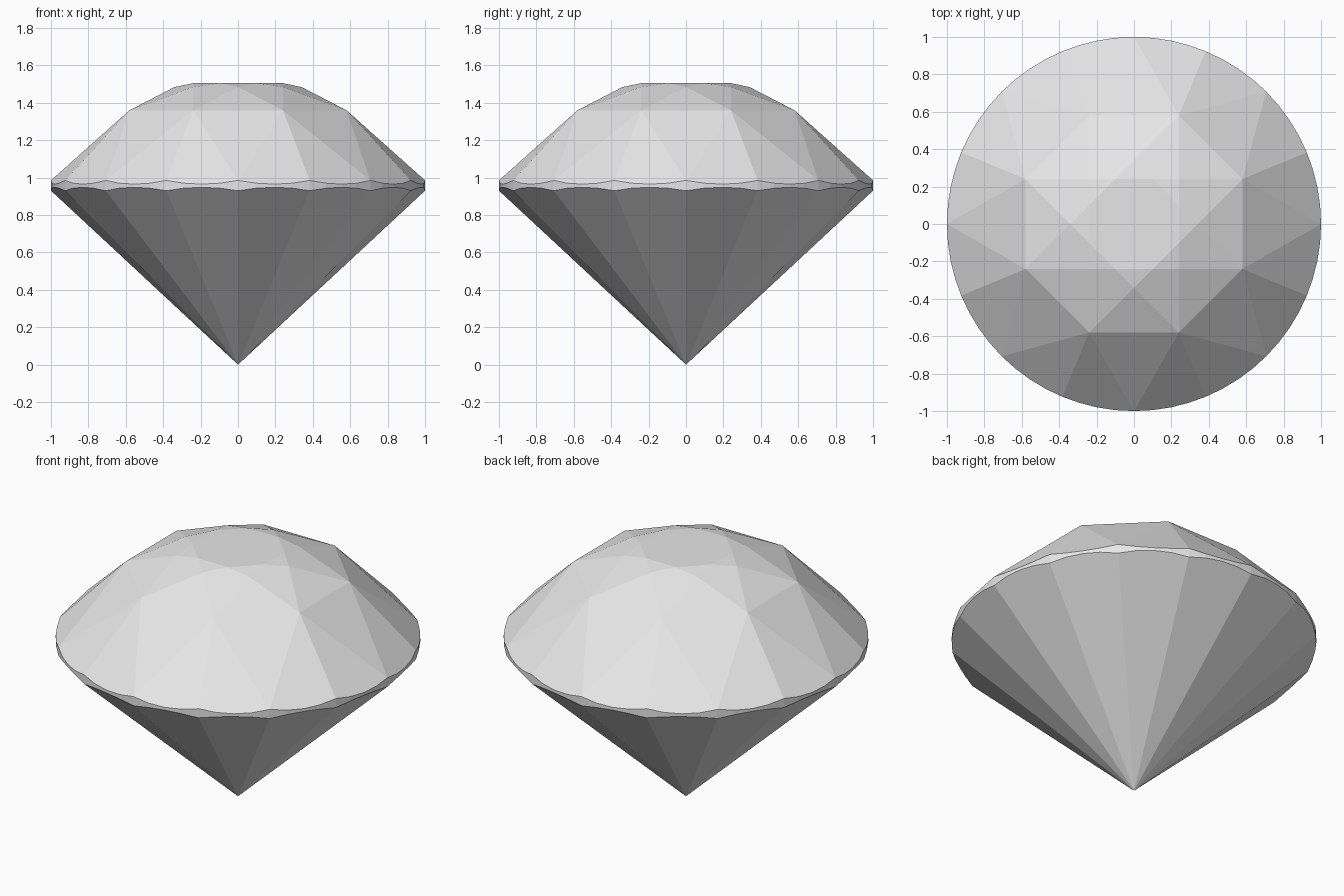
import bpy
import bmesh
from math import cos, sin, radians

default = bpy.data.objects.get("Cube")
if default:
    bpy.data.objects.remove(default, do_unlink=True)

# Proportions
FACETS = 16            # girdle facets on the crown and on the pavilion
CUTS = 4               # girdle segments per facet
STEP = 360 / FACETS
TABLE_R, TABLE_Z = 0.26, 1.505
STAR_R, STAR_Z = 0.34, 1.484
BEZEL_R, BEZEL_Z = 0.628, 1.36
GIRDLE_TOP, GIRDLE_BOTTOM = 0.985, 0.93
HALF = cos(radians(STEP / 2))
CROWN_SLOPE = (BEZEL_Z - GIRDLE_TOP) / (HALF * (1 - BEZEL_R))

# Material
grey = bpy.data.materials.new("Pale grey")
grey.use_nodes = True
colour = (0.8, 0.8, 0.8, 1)
grey.diffuse_color = colour
grey.node_tree.nodes["Principled BSDF"].inputs["Base Color"].default_value = colour

bm = bmesh.new()


def ring(count, radius, z, start=0):
    """Evenly spaced vertices around the axis; z may depend on the index."""
    verts = []
    for i in range(count):
        a = radians(start + 360 * i / count)
        height = z(i) if callable(z) else z
        verts.append(bm.verts.new((radius * cos(a), radius * sin(a), height)))
    return verts


def scallop(i):
    """Cosine of the angle from the middle of the facet that holds segment i."""
    return cos(radians(STEP * ((i % CUTS) / CUTS - 0.5)))


def crown_edge(i):
    return GIRDLE_TOP - CROWN_SLOPE * (scallop(i) - HALF)


def pavilion_edge(i):
    return GIRDLE_BOTTOM * scallop(i) / HALF


segments = FACETS * CUTS
table = ring(8, TABLE_R, TABLE_Z, STEP)
star = ring(8, STAR_R, STAR_Z)
bezel = ring(8, BEZEL_R, BEZEL_Z, STEP)
upper = ring(segments, 1, crown_edge)
lower = ring(segments, 1, pavilion_edge)
culet = bm.verts.new((0, 0, 0))


def arc(verts, facet):
    """Girdle vertices along one facet, both ends included."""
    return [verts[(facet * CUTS + k) % segments] for k in range(CUTS + 1)]


# Crown: table, small triangles, kites, star facets and girdle facets
bm.faces.new(table)
for i in range(8):
    after = (i + 1) % 8
    bm.faces.new((table[i - 1], star[i], table[i]))
    bm.faces.new((table[i], star[i], bezel[i], star[after]))
    bm.faces.new((star[i], bezel[i - 1], bezel[i]))
    bm.faces.new((bezel[i - 1], upper[2 * i * CUTS], bezel[i]))
    for facet in (2 * i, 2 * i + 1):
        bm.faces.new([bezel[i]] + arc(upper, facet))

# Girdle band
for i in range(segments):
    j = (i + 1) % segments
    bm.faces.new((lower[i], lower[j], upper[j], upper[i]))

# Pavilion facets down to the point
for facet in range(FACETS):
    bm.faces.new([culet] + arc(lower, facet)[::-1])

bmesh.ops.recalc_face_normals(bm, faces=bm.faces)
mesh = bpy.data.meshes.new("cut_gem")
bm.to_mesh(mesh)
bm.free()
mesh.materials.append(grey)
gem = bpy.data.objects.new("cut_gem", mesh)
bpy.context.collection.objects.link(gem)
